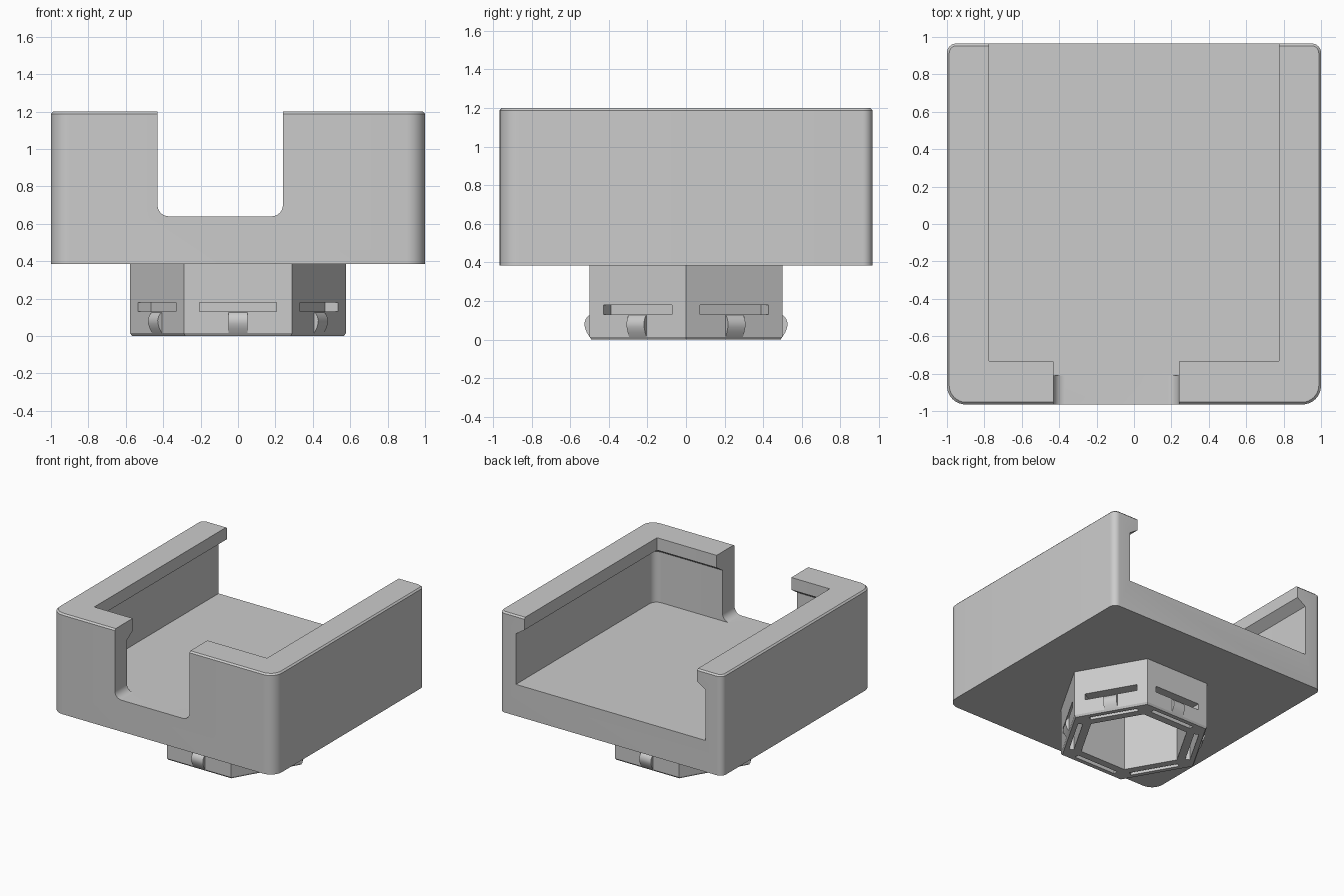
import bpy
import bmesh
from math import cos, sin, pi, radians
from mathutils import Matrix, Vector

cube = bpy.data.objects.get("Cube")
if cube:
    bpy.data.objects.remove(cube, do_unlink=True)

grey = bpy.data.materials.new("light grey plastic")
grey.use_nodes = True
tone = (0.6, 0.6, 0.6, 1)
grey.diffuse_color = tone
grey.node_tree.nodes["Principled BSDF"].inputs["Base Color"].default_value = tone


def loft(name, loops, matrix=Matrix()):
    """Closed solid through rings of 3D points with equal counts."""
    bm = bmesh.new()
    rings = [[bm.verts.new(matrix @ Vector(p)) for p in loop] for loop in loops]
    bm.faces.new(rings[0])
    bm.faces.new(rings[-1])
    for a, b in zip(rings, rings[1:]):
        for i in range(len(a)):
            j = (i + 1) % len(a)
            bm.faces.new((a[i], a[j], b[j], b[i]))
    bmesh.ops.recalc_face_normals(bm, faces=bm.faces)
    mesh = bpy.data.meshes.new(name)
    bm.to_mesh(mesh)
    bm.free()
    mesh.materials.append(grey)
    obj = bpy.data.objects.new(name, mesh)
    bpy.context.collection.objects.link(obj)
    return obj


def rounded(x0, x1, y0, y1, low_r, high_r, steps=8):
    """Rectangle outline with separate corner radii at low and high y."""
    corners = [(x0 + low_r, y0 + low_r, low_r, pi), (x1 - low_r, y0 + low_r, low_r, 1.5 * pi),
               (x1 - high_r, y1 - high_r, high_r, 0), (x0 + high_r, y1 - high_r, high_r, pi / 2)]
    return [(cx + r * cos(a + k * pi / 2 / steps), cy + r * sin(a + k * pi / 2 / steps))
            for cx, cy, r, a in corners for k in range(steps + 1)]


def at_z(outline, z):
    return [(x, y, z) for x, y in outline]


def hexagon(apothem, z):
    r = apothem / cos(pi / 6)
    return [(r * cos(k * pi / 3), r * sin(k * pi / 3), z) for k in range(6)]


def block(name, x0, x1, y0, y1, z0, z1, matrix=Matrix()):
    ring = [(x0, y0), (x1, y0), (x1, y1), (x0, y1)]
    return loft(name, [at_z(ring, z0), at_z(ring, z1)], matrix)


def boolean(target, tool, operation="DIFFERENCE", keep=False):
    mod = target.modifiers.new("cut", "BOOLEAN")
    mod.operation = operation
    mod.solver = "EXACT"
    mod.object = tool
    bpy.context.view_layer.objects.active = target
    bpy.ops.object.modifier_apply(modifier=mod.name)
    if not keep:
        bpy.data.objects.remove(tool, do_unlink=True)


# Tray: rounded block with a softened top edge
BASE, FLOOR, TOP, DEPTH = 0.385, 0.64, 1.2, 0.965
soft = 0.012
outer = rounded(-1, 1, -DEPTH, DEPTH, 0.1, 0.05)
inner = rounded(-1 + soft, 1 - soft, -DEPTH + soft, DEPTH - soft, 0.09, 0.04)
tray = loft("tray", [at_z(outer, BASE), at_z(outer, TOP - soft), at_z(inner, TOP)])

# Cavity, open at the back, leaving a lip with a sloped underside
wide = rounded(-0.85, 0.85, -0.81, 1.5, 0.06, 0.05)
narrow = rounded(-0.775, 0.775, -0.735, 1.5, 0.004, 0.05)
boolean(tray, loft("cavity", [at_z(wide, FLOOR), at_z(wide, 1.05),
                              at_z(narrow, 1.1), at_z(narrow, 1.4)]))

# Notch in the front wall with rounded lower corners
notch = rounded(-0.43, 0.24, FLOOR, 1.5, 0.06, 0.05)
boolean(tray, loft("notch", [[(x, y, z) for x, z in notch] for y in (-1.3, -0.6)]))

# Hexagonal socket below the tray
socket = loft("hex_socket", [hexagon(0.49, 0), hexagon(0.5, 0.015), hexagon(0.5, 0.42)])
boolean(tray, socket, "UNION")
boolean(tray, loft("hollow", [hexagon(0.36, -0.1), hexagon(0.36, 0.54)]))

# On each socket side: a slot, a channel from below, and a snap bump
bump = [(0.47, 0.015), (0.5, 0.015), (0.515, 0.04), (0.524, 0.065), (0.526, 0.085),
        (0.52, 0.105), (0.51, 0.12), (0.5, 0.127), (0.47, 0.127)]
for k in range(6):
    turn = Matrix.Rotation(k * pi / 3, 4, "Z")
    boolean(tray, block("slot", -0.205, 0.205, -0.6, -0.42, 0.13, 0.18, turn))
    boolean(tray, block("channel", -0.19, 0.19, -0.455, -0.42, -0.1, 0.15, turn))
    loft("snap_bump_%d" % (k + 1),
         [[(x, -y, z) for y, z in bump] for x in (-0.052, 0.052)], turn)

tray.name = "tray_with_socket"

# Smooth the rounded parts, keep the hard edges
for obj in bpy.context.collection.objects:
    if obj.type == "MESH" and (obj == tray or obj.name.startswith("snap_bump")):
        bpy.ops.object.select_all(action="DESELECT")
        obj.select_set(True)
        bpy.context.view_layer.objects.active = obj
        bpy.ops.object.shade_smooth_by_angle(angle=radians(30))
